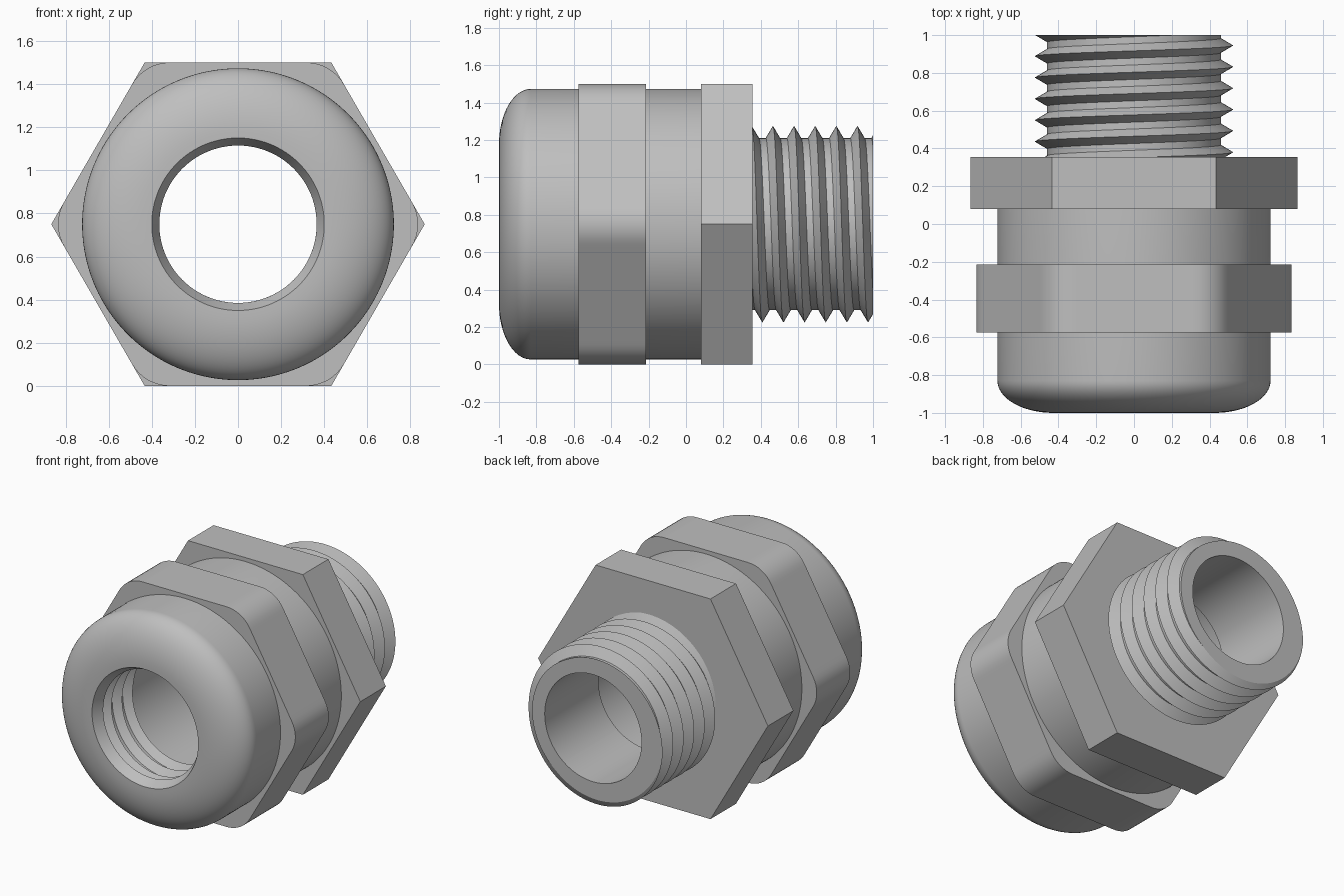
import bpy, bmesh, math
from mathutils import Vector

cube = bpy.data.objects.get("Cube")
if cube:
    bpy.data.objects.remove(cube, do_unlink=True)

AXIS_Z = 0.75
STEPS = 192
PITCH = 0.113

grey = bpy.data.materials.new("light_grey")
grey.use_nodes = True
colour = (0.52, 0.52, 0.52, 1)
grey.diffuse_color = colour
grey.node_tree.nodes["Principled BSDF"].inputs["Base Color"].default_value = colour


def finish(name, bm):
    bmesh.ops.recalc_face_normals(bm, faces=bm.faces)
    mesh = bpy.data.meshes.new(name)
    bm.to_mesh(mesh)
    bm.free()
    mesh.materials.append(grey)
    obj = bpy.data.objects.new(name, mesh)
    obj.location.z = AXIS_Z
    bpy.context.collection.objects.link(obj)
    bpy.ops.object.select_all(action='DESELECT')
    obj.select_set(True)
    bpy.context.view_layer.objects.active = obj
    bpy.ops.object.shade_smooth_by_angle(angle=math.radians(30))


def polar(y, r, a):
    return Vector((r * math.cos(a), y, r * math.sin(a)))


def ring_solid(name, profile):
    """Closed loft around the y axis; each radius is a number or a function of angle."""
    bm = bmesh.new()
    loops = []
    for y, r in profile:
        angles = [math.tau * i / STEPS for i in range(STEPS)]
        loops.append([bm.verts.new(polar(y, r(a) if callable(r) else r, a)) for a in angles])
    for k, loop in enumerate(loops):
        after = loops[(k + 1) % len(loops)]
        for i in range(STEPS):
            j = (i + 1) % STEPS
            bm.faces.new((loop[i], loop[j], after[j], after[i]))
    finish(name, bm)


def hexagon(fillet):
    """Polar radius of a hexagon with rounded corners."""
    apothem = 0.75
    centre = (apothem - fillet) / math.cos(math.pi / 6)
    tangent = math.pi / 6 - math.atan((apothem - fillet) * math.tan(math.pi / 6) / apothem)

    def radius(a):
        phi = abs((a + math.pi / 6) % (math.pi / 3) - math.pi / 6)
        if fillet and phi < tangent:
            return centre * math.cos(phi) + math.sqrt(fillet ** 2 - (centre * math.sin(phi)) ** 2)
        return apothem / math.cos(math.pi / 6 - phi)
    return radius


def threaded_tube(name, y0, y1, start, turns, root, crest, wall, wall_end):
    """Helical ridge trimmed flat at both ends, closed by a plain wall."""
    bm = bmesh.new()
    section = [(0, root), (0.0385, crest), (0.077, root), (PITCH, root)]
    n = 96
    previous = None
    for s in range(turns * n + 1):
        a = -math.tau * s / n
        row = [bm.verts.new(polar(start + PITCH * s / n + dy, r, a)) for dy, r in section]
        if previous:
            for k in range(3):
                bm.faces.new((previous[k], previous[k + 1], row[k + 1], row[k]))
        previous = row
    bmesh.ops.remove_doubles(bm, verts=bm.verts, dist=0.0001)
    for y, side in ((y0, -1), (y1, 1)):
        bmesh.ops.bisect_plane(bm, geom=bm.verts[:] + bm.edges[:] + bm.faces[:], dist=1e-5,
                               plane_co=(0, y, 0), plane_no=(0, side, 0), clear_outer=True)
    # End face, bore, then the inner shoulder
    rim = [e for e in bm.edges if e.is_boundary and all(abs(v.co.y - y1) < 1e-4 for v in e.verts)]
    for y, r in ((y1, wall), (wall_end, wall), (wall_end, (wall + root) / 2 + 0.04)):
        if r > root and wall < root:
            r = root - 0.005
        made = bmesh.ops.extrude_edge_only(bm, edges=rim)["geom"]
        rim = [g for g in made if isinstance(g, bmesh.types.BMEdge)]
        for v in {v for e in rim for v in e.verts}:
            v.co = polar(y, r, math.atan2(v.co.z, v.co.x))
    finish(name, bm)


# Domed cap and collar, hollow inside
dome = [(-0.83 - 0.17 * math.sin(t), 0.425 + 0.298 * math.cos(t))
        for t in (math.pi / 2 * i / 16 for i in range(17))]
ring_solid("domed_body", [(0.1, 0.723)] + dome +
           [(-1, 0.40), (-0.93, 0.365), (-0.93, 0.47), (0.1, 0.47)])

# Rounded grip nut and sharp-cornered flange nut
ring_solid("grip_nut", [(-0.575, 0.6), (-0.575, hexagon(0.2)), (-0.215, hexagon(0.2)), (-0.215, 0.6)])
ring_solid("flange_nut", [(0.08, 0.45), (0.08, hexagon(0)), (0.355, hexagon(0)), (0.355, 0.45)])

# Threaded stem with its bore, and the ridged liner behind the mouth
threaded_tube("threaded_stem", 0.34, 1.0, 0.4545 - 3 * PITCH, 9, 0.46, 0.525, 0.365, 0.42)
threaded_tube("ridged_liner", -0.925, -0.6, -1.15, 6, 0.42, 0.372, 0.46, -0.925)
